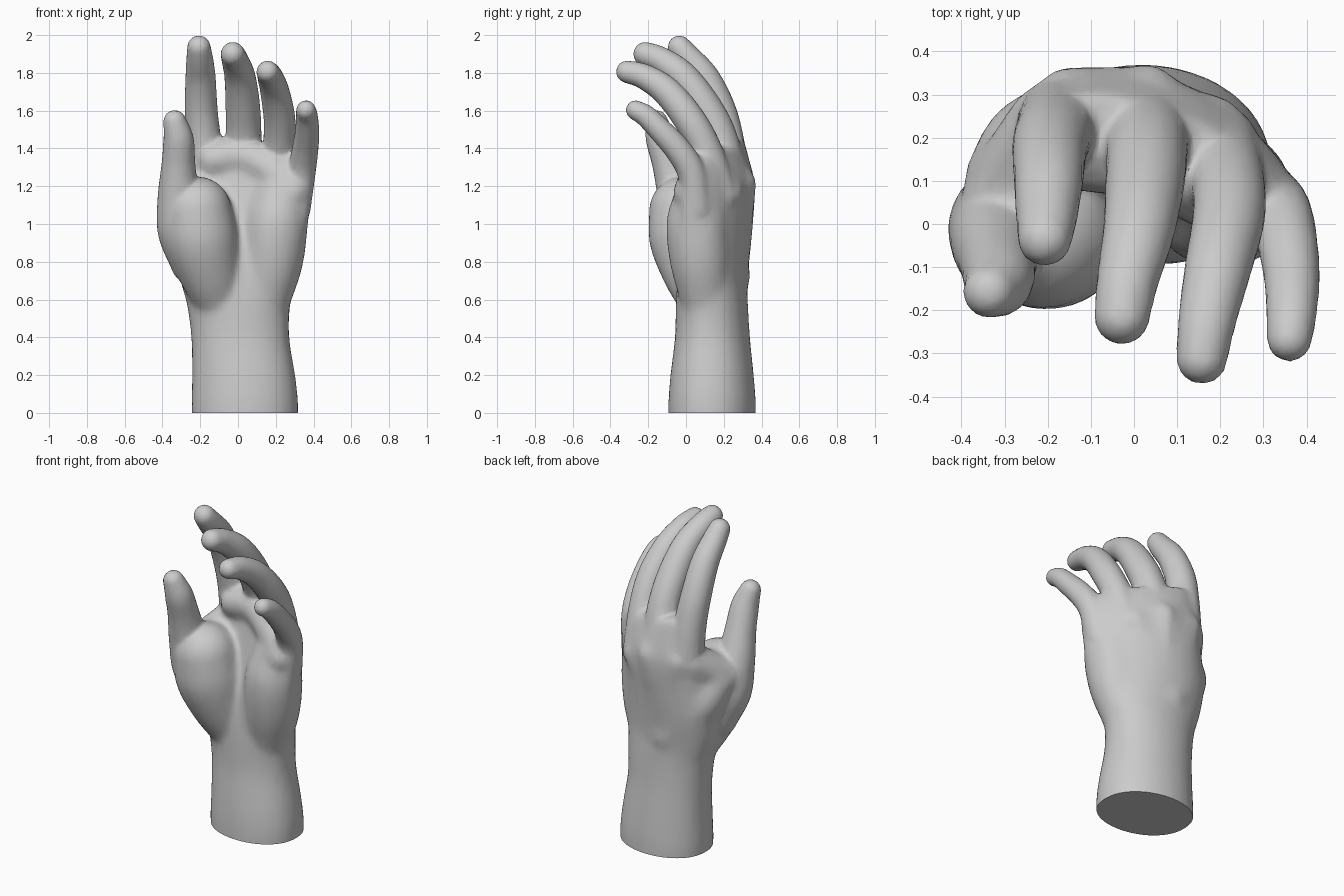
import bpy, bmesh, math
from mathutils import Vector, Matrix

if "Cube" in bpy.data.objects:
    bpy.data.objects.remove(bpy.data.objects["Cube"], do_unlink=True)

skin = bpy.data.materials.new("plain grey")
skin.use_nodes = True
GREY = (0.6, 0.6, 0.6, 1)
skin.diffuse_color = GREY
skin.node_tree.nodes["Principled BSDF"].inputs["Base Color"].default_value = GREY

bm = bmesh.new()
hand = bpy.data.objects.new("hand", bpy.data.meshes.new("hand"))
bpy.context.collection.objects.link(hand)
SIDES = 24


def spline(keys, steps=6):
    """Smooth rows of values through the given key rows."""
    rows = [Vector(k) for k in keys]
    rows = [rows[0] * 2 - rows[1]] + rows + [rows[-1] * 2 - rows[-2]]
    out = []
    for a, b, c, d in zip(rows, rows[1:], rows[2:], rows[3:]):
        for i in range(steps):
            t = i / steps
            out.append(0.5 * (2 * b + (c - a) * t + (2 * a - 5 * b + 4 * c - d) * t * t
                              + (3 * b - a - 3 * c + d) * t ** 3))
    return out + [rows[-2]]


def skin_rings(rings):
    """Closed surface through a list of point rings."""
    loops = [[bm.verts.new(p) for p in ring] for ring in rings]
    for a, b in zip(loops, loops[1:]):
        for i in range(SIDES):
            j = (i + 1) % SIDES
            bm.faces.new((a[i], a[j], b[j], b[i]))
    bm.faces.new(loops[0][::-1])
    bm.faces.new(loops[-1])


def limb(keys):
    """Round tube with rounded ends; keys are x, y, z, radius."""
    path = spline(keys)
    rings = []
    for i, p in enumerate(path):
        tangent = (path[min(i + 1, len(path) - 1)] - path[max(i - 1, 0)]).xyz.normalized()
        u = tangent.cross(Vector((0.1, 1, 0))).normalized()
        v = tangent.cross(u)
        rings.append([p.xyz + p.w * (u * math.cos(a) + v * math.sin(a))
                      for a in (k * math.tau / SIDES for k in range(SIDES))])
    skin_rings(rings)
    for p in (path[0], path[-1]):
        bmesh.ops.create_uvsphere(bm, u_segments=SIDES, v_segments=14, radius=p.w,
                                  matrix=Matrix.Translation(p.xyz))


def blend(voxel, rounds, ratio):
    """Fuse everything built so far into one relaxed skin."""
    bm.to_mesh(hand.data)
    remesh = hand.modifiers.new("blend", "REMESH")
    remesh.mode = "VOXEL"
    remesh.voxel_size = voxel
    relax = hand.modifiers.new("relax", "SMOOTH")
    relax.factor = 0.5
    relax.iterations = rounds
    hand.modifiers.new("facets", "DECIMATE").ratio = ratio
    bpy.context.view_layer.update()
    graph = bpy.context.evaluated_depsgraph_get()
    fused = bpy.data.meshes.new_from_object(hand.evaluated_get(graph))
    hand.modifiers.clear()
    bm.clear()
    bm.from_mesh(fused)
    bpy.data.meshes.remove(fused)


# Forearm, wrist and palm: z, centre x, centre y, half width, half depth, tilt, arch
rings = []
for z, cx, cy, rx, ry, tilt, arch in spline([
        (-.1, .036, .138, .278, .23, -.05, 0), (.05, .036, .138, .284, .232, -.05, 0),
        (.2, .03, .138, .274, .221, -.05, 0), (.4, .012, .14, .261, .199, -.05, 0),
        (.58, .002, .137, .275, .191, -.05, 0), (.7, -.005, .14, .302, .183, -.1, .1),
        (.85, .01, .155, .335, .178, -.18, .3), (1, .035, .175, .338, .167, -.25, .5),
        (1.2, .065, .193, .328, .152, -.32, .6), (1.34, .075, .186, .305, .115, -.35, .5),
        (1.43, .06, .18, .26, .09, -.35, .3)]):
    ring = []
    for k in range(SIDES):
        a = k * math.tau / SIDES
        c, s = math.cos(a), math.sin(a)
        dx, dy = rx * c, ry * math.copysign(abs(s) ** .9, s) + tilt * rx * c - arch * (rx * c) ** 2
        ring.append((cx + dx, cy + dy, z - max(z - 1.1, 0) * dx * .7))
    rings.append(ring)
skin_rings(rings)

# Fleshy thumb base, heel on the little finger side, pad below the fingers
limb([(-.1, .09, .58, .125), (-.15, .04, .74, .165), (-.195, 0, .92, .195), (-.215, -.015, 1.07, .183)])
limb([(.15, .1, .6, .13), (.185, .075, .8, .16), (.205, .06, 1, .165), (.22, .075, 1.14, .14)])
limb([(-.13, .17, 1.34, .095), (.03, .15, 1.36, .1), (.19, .08, 1.28, .1), (.29, .02, 1.17, .09)])

# Back of the thumb root and the web to the index finger
limb([(-.05, .2, .72, .14), (-.2, .17, .92, .145), (-.27, .1, 1.06, .125)])
limb([(-.3, .0, 1.06, .12), (-.26, .11, 1.12, .11), (-.19, .22, 1.2, .11)])

# Knuckles with the tendons behind them
for x, y, z in ((-.15, .29, 1.22), (.03, .295, 1.22), (.18, .225, 1.16)):
    limb([(x, y, z, .078), (x * .8, y * .8 + .065, 1.08, .06),
          (x * .6, y * .7 + .09, .95, .04), (x * .3 + .02, .27, .7, .03)])
blend(.016, 14, 1)

# Four fingers
limb([(-.165, .24, 1.2, .105), (-.18, .218, 1.42, .094), (-.195, .178, 1.6, .088),
      (-.198, .1, 1.77, .081), (-.203, .01, 1.88, .071), (-.207, -.035, 1.936, .063)])
limb([(.03, .235, 1.2, .105), (.03, .175, 1.46, .096), (.025, .09, 1.63, .092),
      (.01, -.02, 1.78, .083), (-.015, -.13, 1.865, .072), (-.028, -.215, 1.9, .065)])
limb([(.19, .18, 1.15, .1), (.215, .11, 1.38, .087), (.22, .02, 1.55, .085),
      (.195, -.1, 1.7, .078), (.17, -.22, 1.78, .068), (.157, -.312, 1.806, .06)])
limb([(.3, .06, 1.08, .085), (.335, .03, 1.27, .076), (.355, -.04, 1.39, .071),
      (.366, -.13, 1.49, .065), (.365, -.21, 1.57, .059), (.36, -.267, 1.603, .053)])

# Thumb
limb([(-.24, .04, .8, .12), (-.29, .0, .97, .137), (-.315, -.04, 1.14, .112),
      (-.315, -.09, 1.32, .09), (-.315, -.133, 1.45, .081), (-.335, -.157, 1.542, .062)])
blend(.011, 9, .12)

# Cut the wrist flat at the base and close it
bmesh.ops.bisect_plane(bm, geom=bm.verts[:] + bm.edges[:] + bm.faces[:],
                       plane_co=(0, 0, 0), plane_no=(0, 0, 1), clear_inner=True)
bmesh.ops.holes_fill(bm, edges=[e for e in bm.edges if e.is_boundary], sides=0)
bmesh.ops.recalc_face_normals(bm, faces=bm.faces[:])
bm.to_mesh(hand.data)
bm.free()
hand.data.materials.clear()
hand.data.materials.append(skin)

bpy.context.view_layer.objects.active = hand
hand.select_set(True)
bpy.ops.object.shade_smooth_by_angle(angle=math.radians(40))
